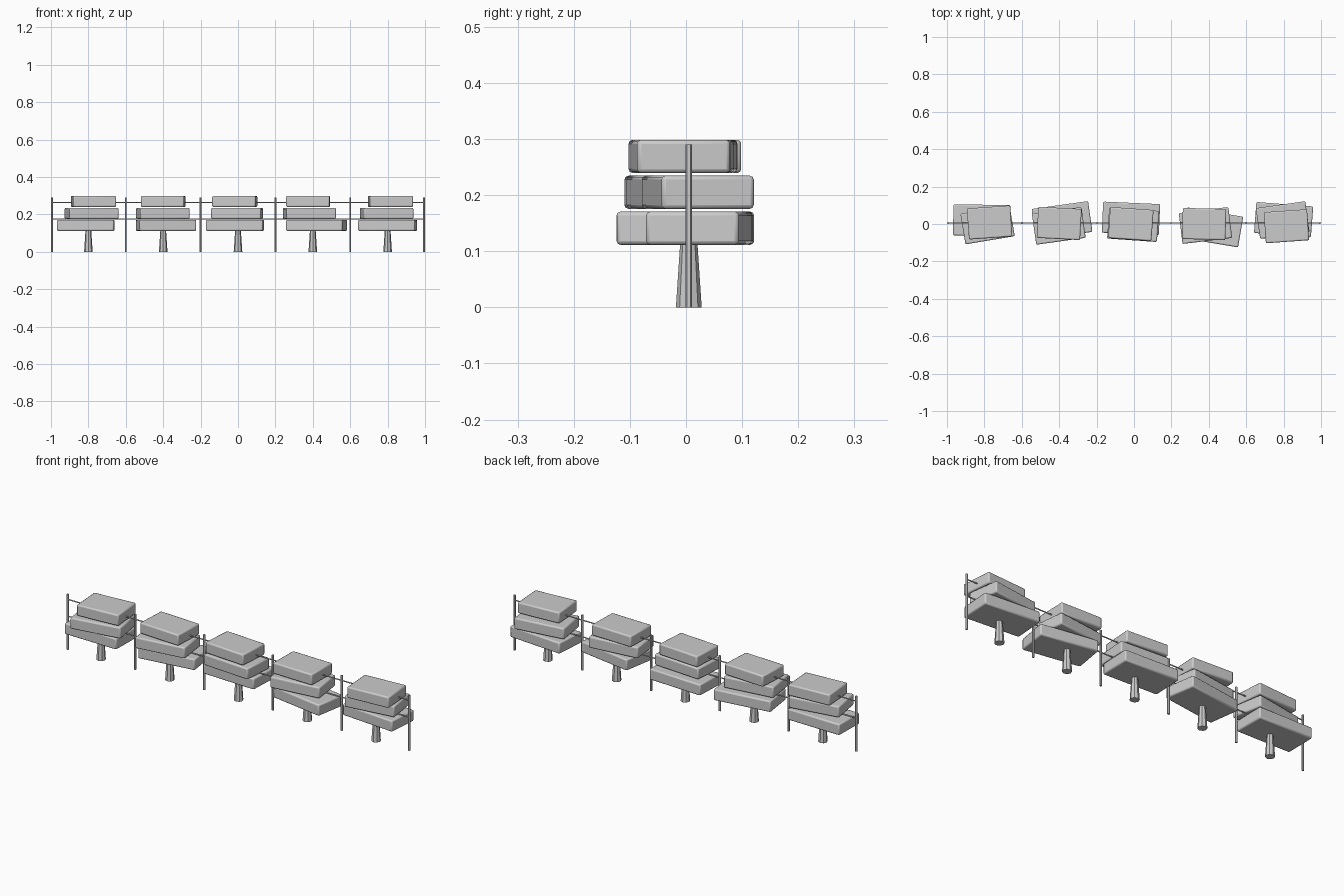
import bpy
from math import radians, pi

if "Cube" in bpy.data.objects:
    bpy.data.objects.remove(bpy.data.objects["Cube"])

ROW_Y = 0.005


def smooth(obj, angle=40):
    bpy.context.view_layer.objects.active = obj
    obj.select_set(True)
    bpy.ops.object.shade_smooth_by_angle(angle=radians(angle))


def leaf_block(name, x, y, z, width, turn):
    # clipped foliage slab with softened edges
    bpy.ops.mesh.primitive_cube_add(size=1, location=(x, y, z), rotation=(0, 0, radians(turn)))
    obj = bpy.context.object
    obj.name = name
    obj.scale = (width, 0.166, 0.059)
    bpy.ops.object.transform_apply(location=False, rotation=False, scale=True)
    smooth(obj, 60)
    bevel = obj.modifiers.new("soft_edges", 'BEVEL')
    bevel.width = 0.007
    bevel.segments = 2
    return obj


def rod(name, location, r1, r2, length, sides, rotation=(0, 0, 0)):
    bpy.ops.mesh.primitive_cone_add(vertices=sides, radius1=r1, radius2=r2, depth=length,
                                    location=location, rotation=rotation)
    obj = bpy.context.object
    obj.name = name
    smooth(obj, 30)
    return obj


# bottom, middle and top foliage of each bush: (x, y, turn in degrees)
bushes = [
    [(-0.814, 0.020, -1), (-0.783, -0.005, 9.5), (-0.772, 0.008, 4)],
    [(-0.385, 0.019, 8), (-0.402, -0.010, 8), (-0.400, 0.003, -3)],
    [(-0.016, 0.030, -2.5), (-0.005, -0.004, -4), (-0.017, 0.000, -4)],
    [(0.420, -0.018, -9.5), (0.382, -0.008, 7), (0.375, 0.000, -1.5)],
    [(0.800, 0.023, -4.5), (0.795, 0.021, 8), (0.815, -0.012, 4)],
]
layers = [("lower", 0.141, 0.305), ("middle", 0.205, 0.267), ("upper", 0.269, 0.232)]

for i, bush in enumerate(bushes):
    # tapered stem
    rod(f"stem_{i + 1}", (-0.8 + 0.4 * i, ROW_Y, 0.06), 0.023, 0.015, 0.12, 8)
    for (x, y, turn), (label, z, width) in zip(bush, layers):
        leaf_block(f"{label}_foliage_{i + 1}", x, y, z, width, turn)

# trellis posts
for i, x in enumerate((-0.994, -0.6, -0.2, 0.2, 0.6, 0.994)):
    rod(f"post_{i + 1}", (x, ROW_Y, 0.145), 0.006, 0.006, 0.29, 6)

# training wires
for label, z in (("lower", 0.175), ("upper", 0.263)):
    rod(f"{label}_wire", (0, ROW_Y, z), 0.003, 0.003, 1.99, 6, (0, pi / 2, 0))
